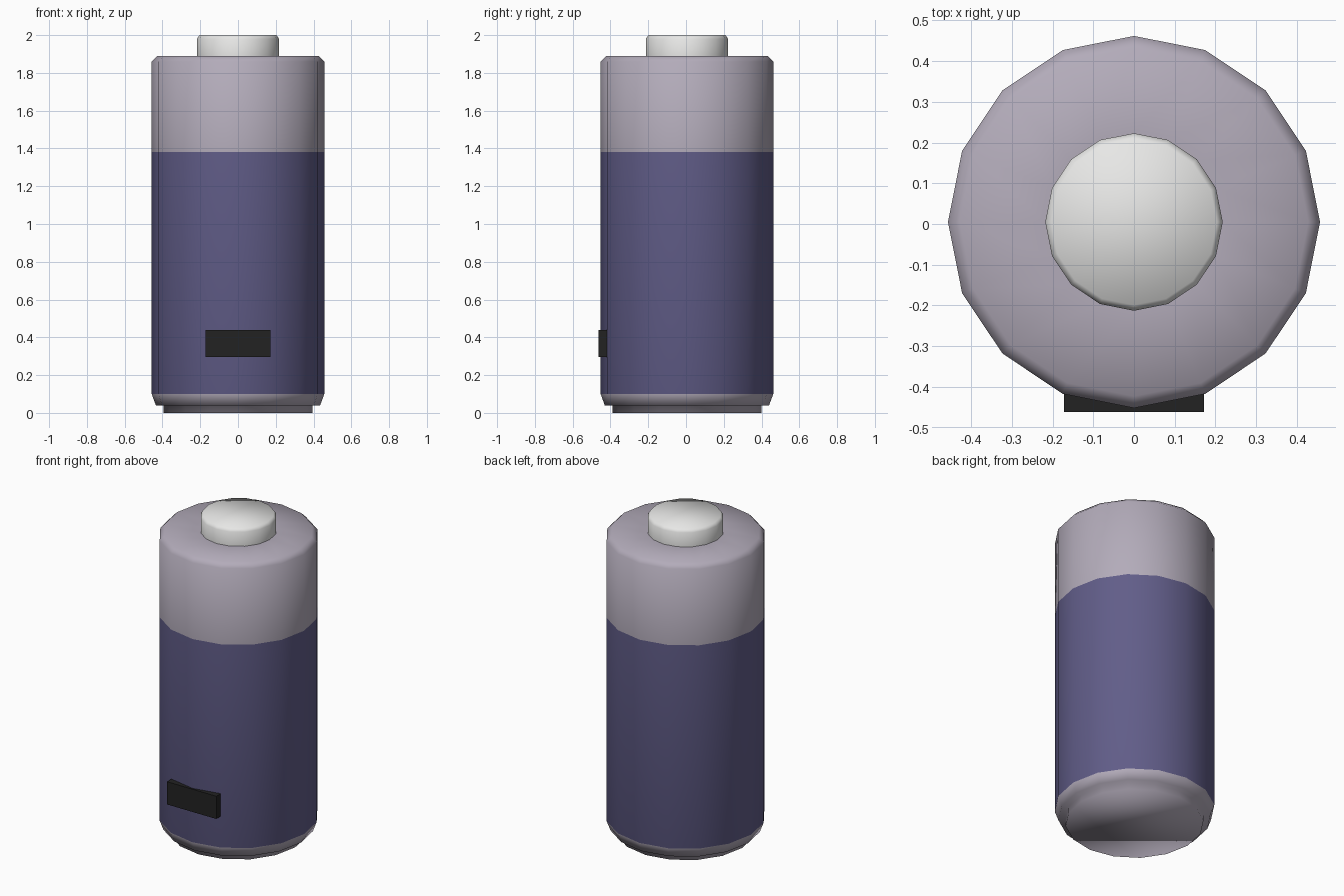
import bpy, math

if "Cube" in bpy.data.objects:
    bpy.data.objects.remove(bpy.data.objects["Cube"])

SIDES = 16
CY = 0.005  # body axis sits slightly back so the plate stays inside the bounds


def material(name, rgb):
    m = bpy.data.materials.new(name)
    m.diffuse_color = (*rgb, 1.0)
    m.use_nodes = True
    m.node_tree.nodes["Principled BSDF"].inputs["Base Color"].default_value = m.diffuse_color
    return m


grey = material("lilac grey", (0.45, 0.41, 0.49))
blue = material("dusky blue", (0.12, 0.11, 0.25))
white = material("off white", (0.80, 0.80, 0.79))
black = material("black", (0.016, 0.016, 0.016))


def add_mesh(name, verts, faces, mats, smooth):
    me = bpy.data.meshes.new(name)
    me.from_pydata(verts, [], faces)
    for m in mats:
        me.materials.append(m)
    for p in me.polygons:
        p.use_smooth = smooth
    ob = bpy.data.objects.new(name, me)
    bpy.context.collection.objects.link(ob)
    return ob


def lathe(name, profile, mats, cap_bottom, cap_top):
    """Revolve (radius, z) points, listed from bottom to top."""
    n = SIDES
    verts = [(r * math.cos(2 * math.pi * i / n), CY + r * math.sin(2 * math.pi * i / n), z)
             for r, z in profile for i in range(n)]
    faces = []
    for k in range(len(profile) - 1):
        for i in range(n):
            j = (i + 1) % n
            faces.append((k * n + i, k * n + j, (k + 1) * n + j, (k + 1) * n + i))
    if cap_bottom:
        faces.append(tuple(reversed(range(n))))
    if cap_top:
        faces.append(tuple(range((len(profile) - 1) * n, len(profile) * n)))
    return add_mesh(name, verts, faces, mats, True)


# battery case with stepped base, bevelled rims and a top shoulder
case = lathe("battery_case",
             [(0.395, 0.0), (0.395, 0.04), (0.435, 0.04), (0.457, 0.10), (0.457, 1.38),
              (0.457, 1.86), (0.428, 1.89), (0.218, 1.89)],
             [grey, blue], True, False)
for p in case.data.polygons:  # coloured sleeve
    if 0.3 < p.center.z < 1.2:
        p.material_index = 1

# raised terminal on top
lathe("terminal", [(0.218, 1.89), (0.218, 1.98), (0.204, 2.0)], [white], False, True)

# dark plate low on the front
v = [(x, y, z) for x in (-0.172, 0.172) for y in (-0.462, -0.415) for z in (0.297, 0.44)]
f = [(0, 1, 3, 2), (4, 6, 7, 5), (0, 4, 5, 1), (2, 3, 7, 6), (0, 2, 6, 4), (1, 5, 7, 3)]
add_mesh("front_plate", v, f, [black], False)
